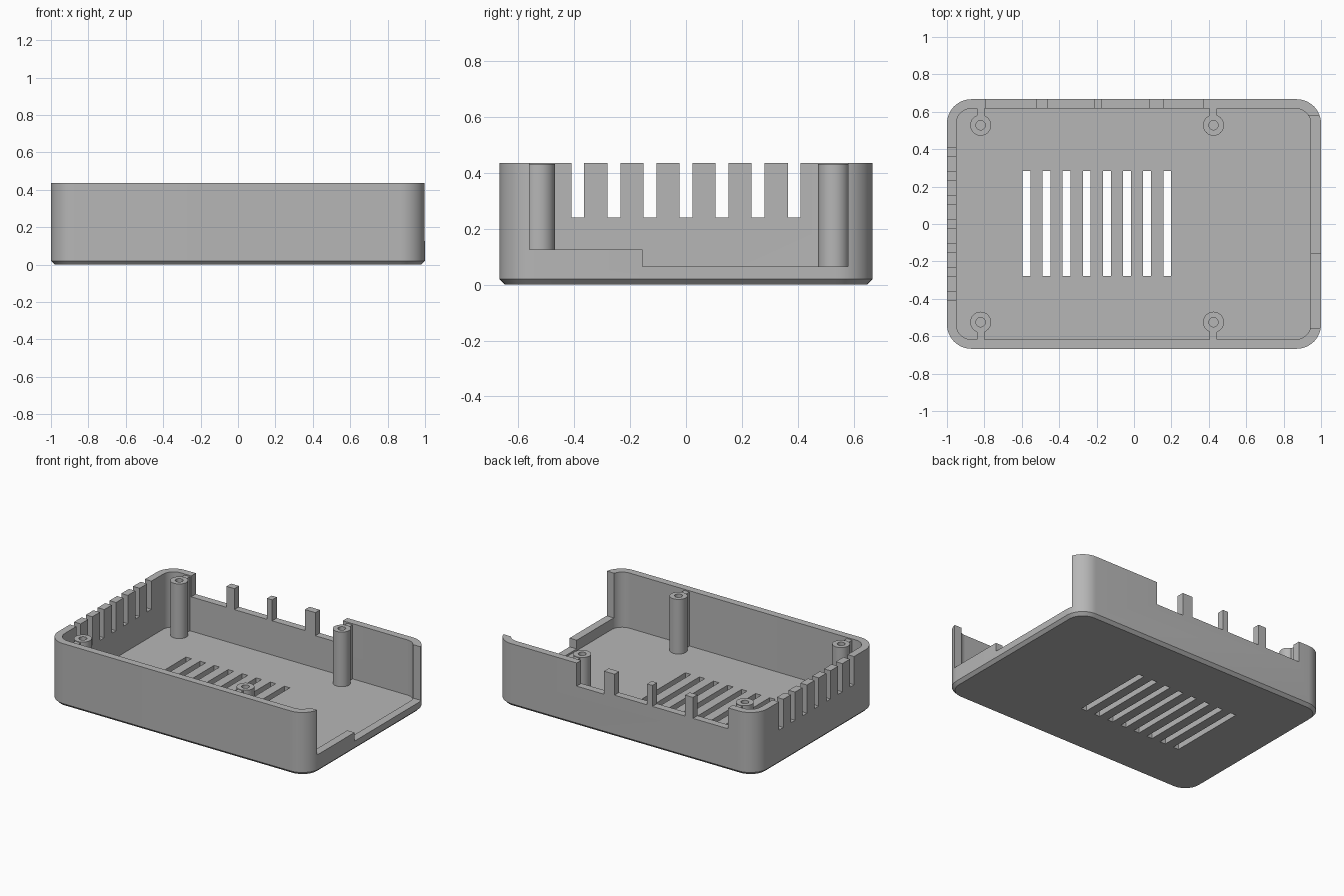
import bpy, bmesh, math
from mathutils import Vector, Matrix

if "Cube" in bpy.data.objects:
    bpy.data.objects.remove(bpy.data.objects["Cube"], do_unlink=True)

HEIGHT = 0.435
FLOOR = 0.053

grey = bpy.data.materials.new("mid grey plastic")
grey.use_nodes = True
grey.diffuse_color = (0.47, 0.47, 0.47, 1)
grey.node_tree.nodes["Principled BSDF"].inputs["Base Color"].default_value = grey.diffuse_color


def finish(name, bm):
    """Turn a bmesh into a named grey object."""
    bmesh.ops.recalc_face_normals(bm, faces=bm.faces)
    mesh = bpy.data.meshes.new(name)
    bm.to_mesh(mesh)
    bm.free()
    mesh.materials.append(grey)
    obj = bpy.data.objects.new(name, mesh)
    bpy.context.collection.objects.link(obj)
    return obj


def smooth(obj):
    bpy.ops.object.select_all(action='DESELECT')
    obj.select_set(True)
    bpy.context.view_layer.objects.active = obj
    bpy.ops.object.shade_smooth_by_angle(angle=math.radians(30))


def rounded_rect(x0, x1, y0, y1, radius, z, steps=12):
    """Loop of points around a rectangle with rounded corners."""
    corners = [(x1 - radius, y1 - radius), (x0 + radius, y1 - radius),
               (x0 + radius, y0 + radius), (x1 - radius, y0 + radius)]
    loop = []
    for quarter, (cx, cy) in enumerate(corners):
        for i in range(steps + 1):
            a = (quarter + i / steps) * math.pi / 2
            loop.append((cx + radius * math.cos(a), cy + radius * math.sin(a), z))
    return loop


def circle(x, y, radius, z, sides=32):
    angles = [2 * math.pi * i / sides for i in range(sides)]
    return [(x + radius * math.cos(a), y + radius * math.sin(a), z) for a in angles]


def loft(name, loops):
    """Skin a stack of matching loops and cap both ends."""
    bm = bmesh.new()
    rings = [[bm.verts.new(p) for p in loop] for loop in loops]
    for low, high in zip(rings, rings[1:]):
        for i in range(len(low)):
            j = (i + 1) % len(low)
            bm.faces.new((low[i], low[j], high[j], high[i]))
    bm.faces.new(rings[0][::-1])
    bm.faces.new(rings[-1])
    return finish(name, bm)


def boxes(name, bounds):
    """One mesh holding several boxes given by min and max per axis."""
    bm = bmesh.new()
    for x0, x1, y0, y1, z0, z1 in bounds:
        size = Matrix.Diagonal((x1 - x0, y1 - y0, z1 - z0, 1))
        centre = Vector(((x0 + x1) / 2, (y0 + y1) / 2, (z0 + z1) / 2))
        bmesh.ops.create_cube(bm, size=1, matrix=Matrix.Translation(centre) @ size)
    return finish(name, bm)


# Tray: chamfered underside, outer wall, rim, inner wall, floor
tray = loft("case_tray", [
    rounded_rect(-0.98, 0.98, -0.647, 0.647, 0.11, 0),
    rounded_rect(-1, 1, -0.667, 0.667, 0.13, 0.02),
    rounded_rect(-1, 1, -0.667, 0.667, 0.13, HEIGHT),
    rounded_rect(-0.95, 0.945, -0.617, 0.617, 0.08, HEIGHT),
    rounded_rect(-0.95, 0.945, -0.617, 0.617, 0.08, FLOOR),
])

# Openings through the floor and walls
TOP = HEIGHT + 0.1
floor_vents = [(c - 0.021, c + 0.021, -0.277, 0.283, -0.1, 0.2)
               for c in [-0.575 + 0.1075 * i for i in range(8)]]
side_slots = [(-1.1, -0.9, c - 0.023, c + 0.023, 0.24, TOP)
              for c in [0.129 * i for i in range(-3, 4)]]
back_ports = [(x0, x1, 0.6, 0.8, z, TOP) for x0, x1, z in
              [(-0.79, -0.52, 0.29), (-0.46, -0.21, 0.29),
               (-0.17, 0.08, 0.29), (0.16, 0.37, 0.275)]]
stepped_end = [(0.9, 1.1, -0.56, 0.58, 0.125, TOP),
               (0.9, 1.1, -0.155, 0.58, 0.065, 0.2)]

cutters = [boxes("vent_cutter", floor_vents), boxes("slot_cutter", side_slots),
           boxes("port_cutter", back_ports)]
cutters += [boxes("end_cutter", [b]) for b in stepped_end]
for cutter in cutters:
    cutter.hide_render = True
    mod = tray.modifiers.new(cutter.name, 'BOOLEAN')
    mod.operation = 'DIFFERENCE'
    mod.solver = 'EXACT'
    mod.object = cutter

# Bake the cuts and drop the cutters
bpy.context.view_layer.update()
graph = bpy.context.evaluated_depsgraph_get()
cut_mesh = bpy.data.meshes.new_from_object(tray.evaluated_get(graph))
tray.modifiers.clear()
tray.data = cut_mesh
for cutter in cutters:
    bpy.data.objects.remove(cutter, do_unlink=True)
smooth(tray)

# Hollow screw posts, each tied to its wall by a thin rib
for end, x in (("right", -0.82), ("left", 0.425)):
    for side, y in (("front", -0.525), ("back", 0.528)):
        post = loft(f"{side}_{end}_screw_post", [
            circle(x, y, 0.056, FLOOR - 0.02),
            circle(x, y, 0.056, HEIGHT - 0.004),
            circle(x, y, 0.025, HEIGHT - 0.004),
            circle(x, y, 0.025, 0.12),
        ])
        smooth(post)
        sign = 1 if y > 0 else -1
        inner, outer = sorted((y + sign * 0.05, sign * 0.62))
        boxes(f"{side}_{end}_post_rib",
              [(x - 0.02, x + 0.02, inner, outer, FLOOR - 0.02, HEIGHT - 0.008)])
